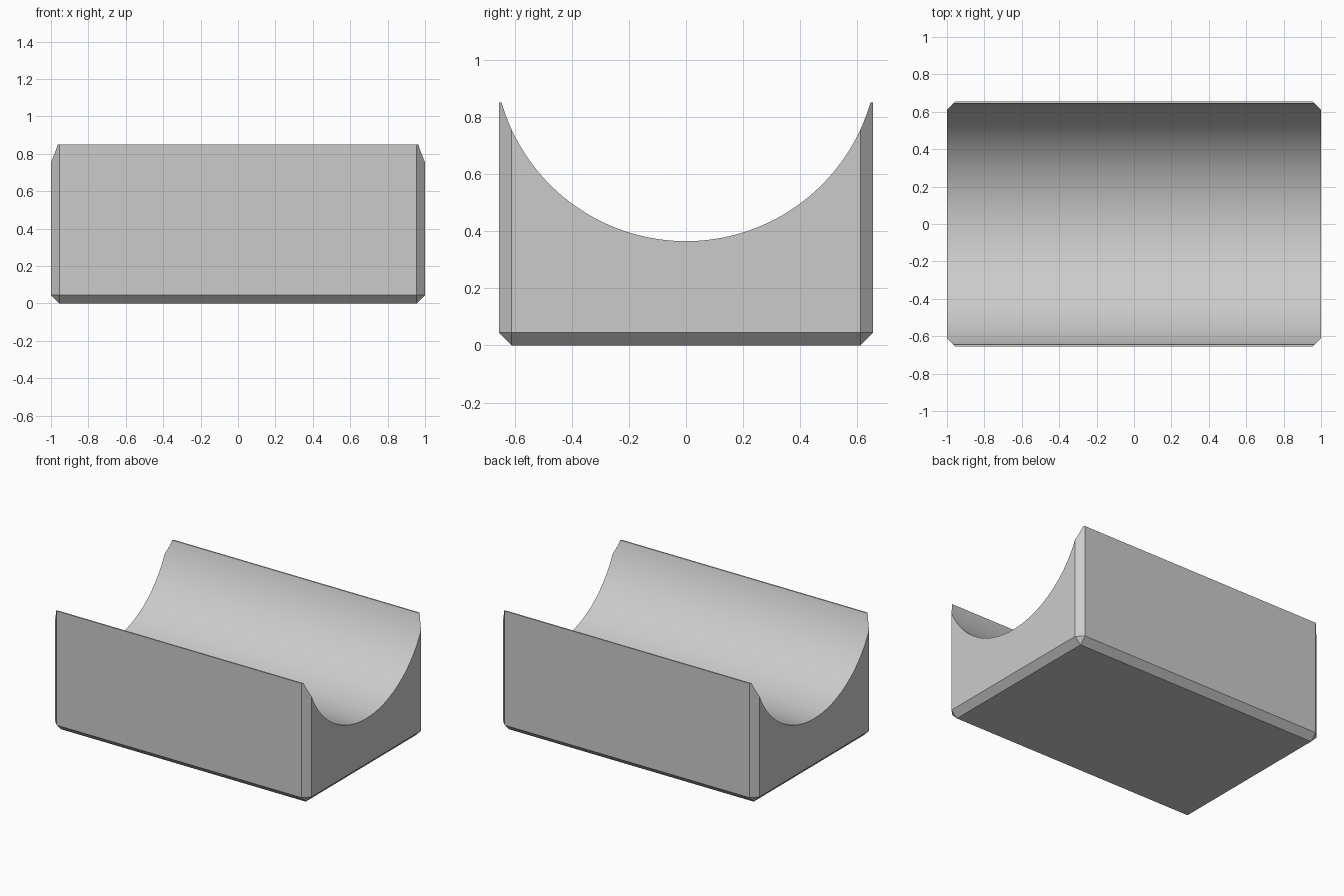
import bpy
import bmesh
import math

default = bpy.data.objects.get("Cube")
if default:
    bpy.data.objects.remove(default, do_unlink=True)

LENGTH, DEPTH, HEIGHT = 2.0, 1.31, 0.85
CHAMFER = 0.045
RADIUS, FLOOR = 0.672, 0.365   # trough radius and its lowest height

grey = bpy.data.materials.new("plain grey")
grey.use_nodes = True
grey.diffuse_color = (0.6, 0.6, 0.6, 1)
grey.node_tree.nodes["Principled BSDF"].inputs["Base Color"].default_value = (0.6, 0.6, 0.6, 1)

# Block with chamfered bottom and upright edges; the top rim stays square
bpy.ops.mesh.primitive_cube_add(size=1, location=(0, 0, 0))
block = bpy.context.object
block.name = block.data.name = "cradle_block"
bm = bmesh.new()
bm.from_mesh(block.data)
for v in bm.verts:
    v.co = (v.co.x * LENGTH, v.co.y * DEPTH, (v.co.z + 0.5) * HEIGHT)
edges = [e for e in bm.edges if min(v.co.z for v in e.verts) < 0.01]
bmesh.ops.bevel(bm, geom=edges, offset=CHAMFER, offset_type='OFFSET',
                segments=1, affect='EDGES', profile=0.5)
bm.to_mesh(block.data)
bm.free()
block.data.materials.append(grey)

# Round trough cut along the length
bpy.ops.mesh.primitive_cylinder_add(vertices=192, radius=RADIUS, depth=LENGTH * 1.5,
                                    location=(0, 0, FLOOR + RADIUS),
                                    rotation=(0, math.pi / 2, 0))
cutter = bpy.context.object
cutter.name = "trough_cutter"
cutter.hide_render = True
cutter.data.materials.append(grey)

cut = block.modifiers.new("trough", 'BOOLEAN')
cut.operation = 'DIFFERENCE'
cut.solver = 'EXACT'
cut.object = cutter
bpy.ops.object.select_all(action='DESELECT')
block.select_set(True)
bpy.context.view_layer.objects.active = block
bpy.ops.object.modifier_apply(modifier=cut.name)
bpy.data.objects.remove(cutter, do_unlink=True)

# Smooth trough, crisp chamfers
bpy.ops.object.shade_smooth_by_angle(angle=math.radians(25))
